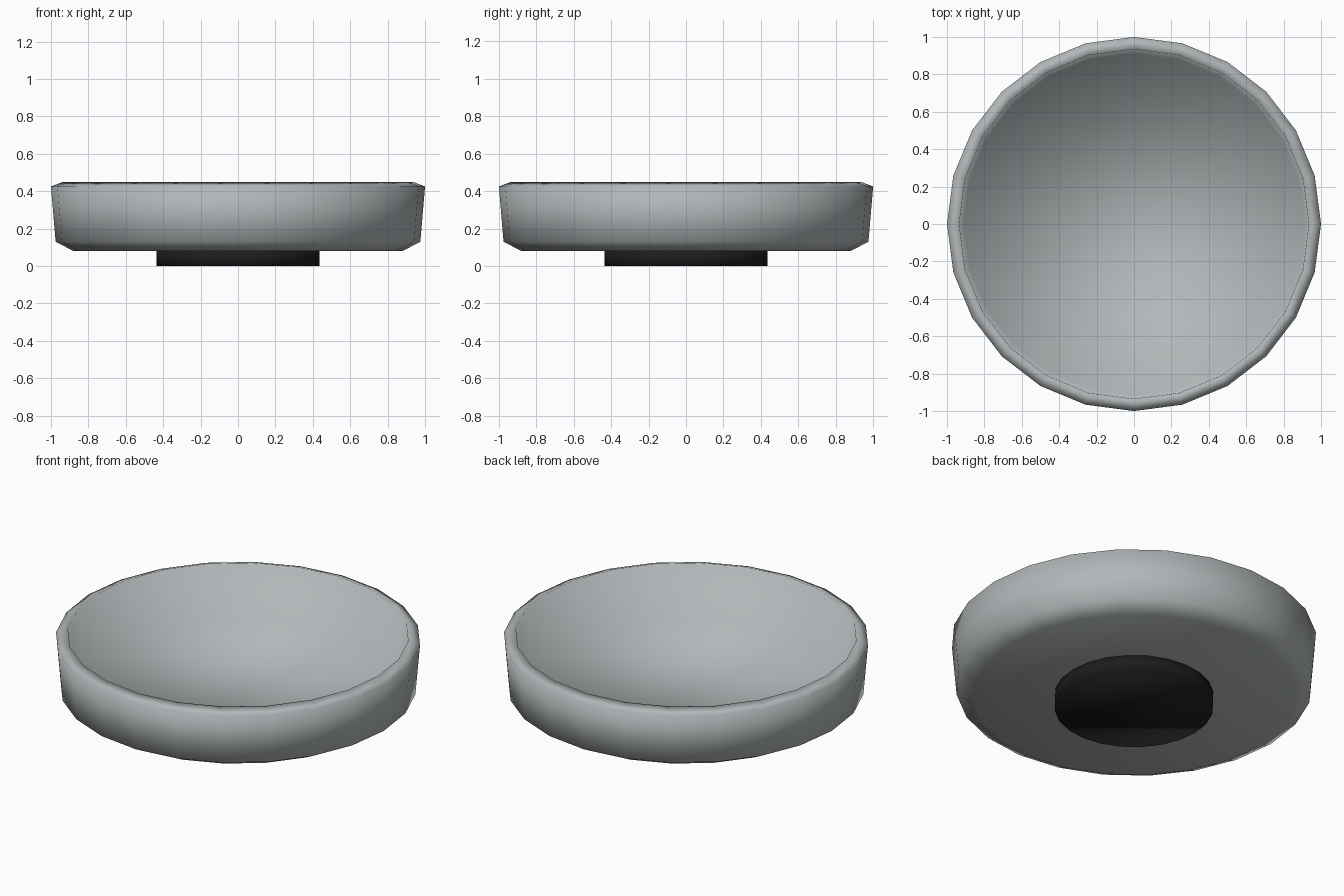
import bpy, math

if "Cube" in bpy.data.objects:
    bpy.data.objects.remove(bpy.data.objects["Cube"])

SEGMENTS = 24


def lathe(name, profile, color):
    """Revolve (radius, z) rings around z and close both ends with flat caps."""
    verts, faces = [], []
    for r, z in profile:
        for i in range(SEGMENTS):
            a = 2 * math.pi * i / SEGMENTS
            verts.append((r * math.cos(a), r * math.sin(a), z))
    for k in range(len(profile) - 1):
        b = k * SEGMENTS
        for i in range(SEGMENTS):
            j = (i + 1) % SEGMENTS
            faces.append((b + i, b + j, b + SEGMENTS + j, b + SEGMENTS + i))
    last = (len(profile) - 1) * SEGMENTS
    faces.append(tuple(reversed(range(SEGMENTS))))
    faces.append(tuple(range(last, last + SEGMENTS)))
    mesh = bpy.data.meshes.new(name)
    mesh.from_pydata(verts, [], faces)
    mesh.shade_smooth()
    obj = bpy.data.objects.new(name, mesh)
    bpy.context.collection.objects.link(obj)
    mat = bpy.data.materials.new(name + "_material")
    mat.diffuse_color = (*color, 1)
    mat.use_nodes = True
    mat.node_tree.nodes["Principled BSDF"].inputs["Base Color"].default_value = mat.diffuse_color
    mesh.materials.append(mat)
    return obj


# Bowl: flat underside, chamfered wall, sloped rim, steep inner wall, flat floor
lathe("bowl", [(0.88, 0.08), (0.975, 0.13), (1.0, 0.425), (0.935, 0.45),
               (0.91, 0.13)], (0.44, 0.47, 0.48))

# Foot: short dark disc under the bowl
lathe("foot", [(0.435, 0), (0.435, 0.08)], (0.012, 0.012, 0.012))
